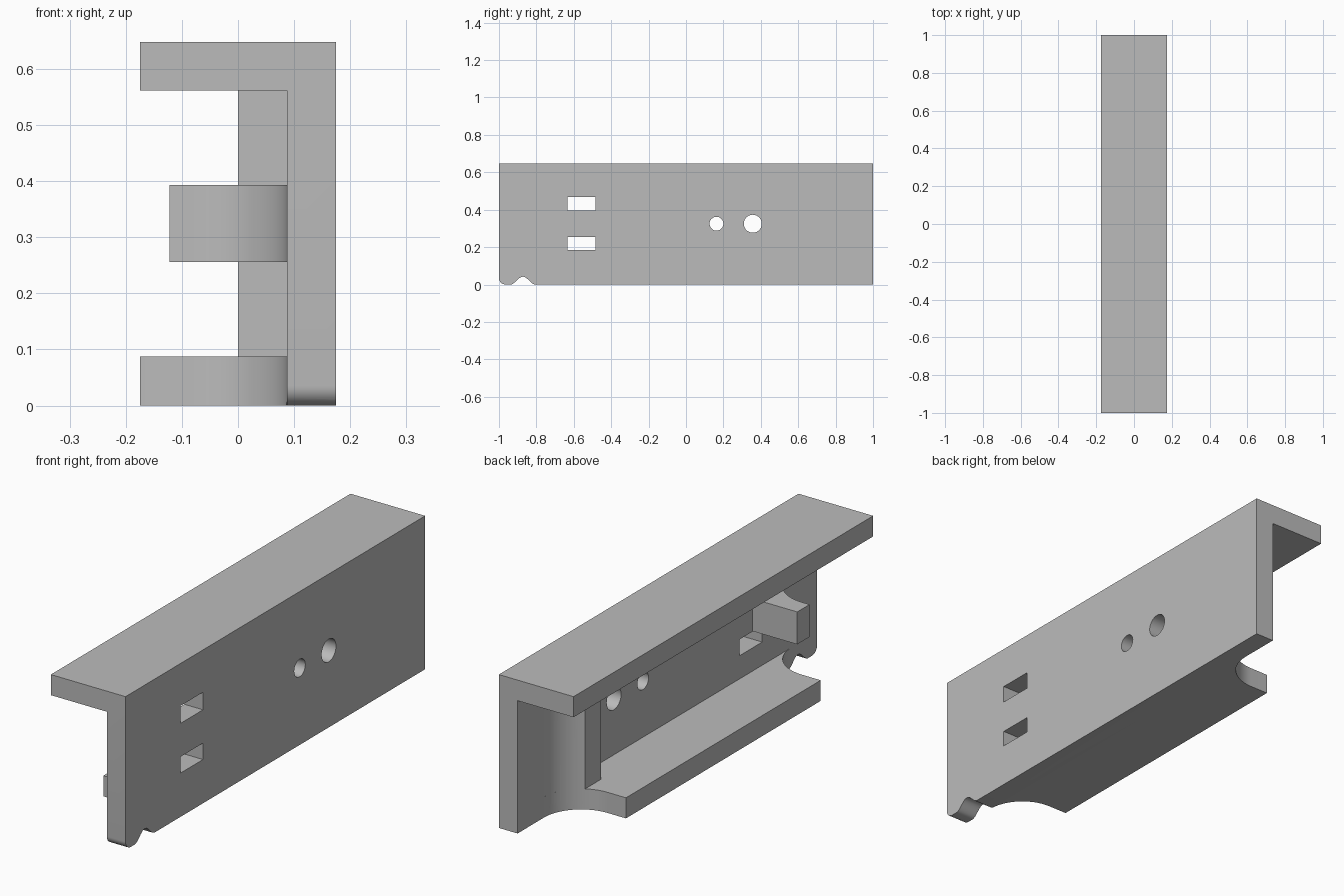
import bpy, bmesh
from math import cos, sin, pi
from mathutils import Vector

old = bpy.data.objects.get("Cube")
if old:
    bpy.data.objects.remove(old)

grey = bpy.data.materials.new("plain_grey")
grey.use_nodes = True
colour = (0.5, 0.5, 0.5, 1)
grey.diffuse_color = colour
grey.node_tree.nodes["Principled BSDF"].inputs["Base Color"].default_value = colour

# Overall sizes
W, T, H = 0.1745, 0.087, 0.648   # half width, thickness, height
END, R = 0.65, 0.1745            # half length of lower flange, end fillet radius


def prism(name, axis, outline, lo, hi):
    """Extrude a 2D outline along an axis; outline uses the other two axes in order."""
    bm = bmesh.new()
    verts = []
    for p in outline:
        co = list(p)
        co.insert("xyz".index(axis), lo)
        verts.append(bm.verts.new(co))
    face = bm.faces.new(verts)
    out = bmesh.ops.extrude_face_region(bm, geom=[face])
    shift = Vector([hi - lo if a == axis else 0 for a in "xyz"])
    bmesh.ops.translate(bm, vec=shift,
                        verts=[g for g in out["geom"] if isinstance(g, bmesh.types.BMVert)])
    bmesh.ops.recalc_face_normals(bm, faces=bm.faces)
    mesh = bpy.data.meshes.new(name)
    bm.to_mesh(mesh)
    bm.free()
    mesh.materials.append(grey)
    obj = bpy.data.objects.new(name, mesh)
    bpy.context.collection.objects.link(obj)
    return obj


def arc(cx, cy, r, a0, a1, n=20):
    return [(cx + r * cos(a0 + (a1 - a0) * i / n),
             cy + r * sin(a0 + (a1 - a0) * i / n)) for i in range(n + 1)]


def rect(a0, a1, b0, b1):
    return [(a0, b0), (a1, b0), (a1, b1), (a0, b1)]


def combine(target, tool, operation):
    bpy.ops.object.select_all(action='DESELECT')
    bpy.context.view_layer.objects.active = target
    target.select_set(True)
    mod = target.modifiers.new("combine", 'BOOLEAN')
    mod.operation, mod.solver, mod.object = operation, 'EXACT', tool
    bpy.ops.object.modifier_apply(modifier=mod.name)
    bpy.data.objects.remove(tool)


def filleted_end(x_out, side):
    """Outer end of a ledge, from its free edge to its tangent on the wall."""
    pts = arc(T - R, END + R, R, -pi / 2, 0)
    if x_out < T - R:
        pts.insert(0, (x_out, END))
    else:
        a0 = -math_angle(x_out)
        pts = arc(T - R, END + R, R, a0, 0)
    pts.append((T + 0.04, END + R))
    return [(x, side * y) for x, y in pts]


def math_angle(x):
    from math import acos
    return acos((x - T + R) / R)


# Wall and top flange
body = prism("bracket_body", "y",
             [(T, 0), (W, 0), (W, H), (-W, H), (-W, H - T), (T, H - T)], -1, 1)

# Lower flange, end column and locating tab
flange = filleted_end(-W, 1) + filleted_end(-W, -1)[::-1]
combine(body, prism("lower_flange", "z", flange, 0, T), 'UNION')
inner = END - 0.082
column = filleted_end(0, 1) + [(T + 0.04, inner), (0, inner)]
combine(body, prism("end_column", "z", column, T / 2, H - T / 2), 'UNION')
tab = filleted_end(-0.122, -1) + [(T + 0.04, -inner), (-0.122, -inner)]
combine(body, prism("locating_tab", "z", tab, 0.256, 0.393), 'UNION')

# Slots and round holes through the wall
holes = [rect(-0.633, -0.483, 0.395, 0.469), rect(-0.633, -0.483, 0.185, 0.254)]
holes += [arc(y, 0.325, r, 0, 2 * pi, 40)[:-1] for y, r in ((0.163, 0.037), (0.357, 0.048))]

# Rounded foot corner and wavy notch under the front end
r = 0.035
holes.append([(-1.1, -0.1), (r - 1, -0.1)] + arc(r - 1, r, r, -pi / 2, -pi, 10) + [(-1.1, r)])
mid, half = -0.872, 0.068
wave = [(mid + half * i / 14, 0.021 * (1 + cos(pi * i / 14)) - 0.0003) for i in range(-14, 15)]
holes.append([(mid - half, -0.1)] + wave + [(mid + half, -0.1)])
for outline in holes:
    combine(body, prism("cutter", "x", outline, T - 0.02, W + 0.1), 'DIFFERENCE')

# Smooth curved faces, keep the hard edges
bpy.ops.object.select_all(action='DESELECT')
body.select_set(True)
bpy.context.view_layer.objects.active = body
bpy.ops.object.shade_smooth_by_angle(angle=pi / 6)
